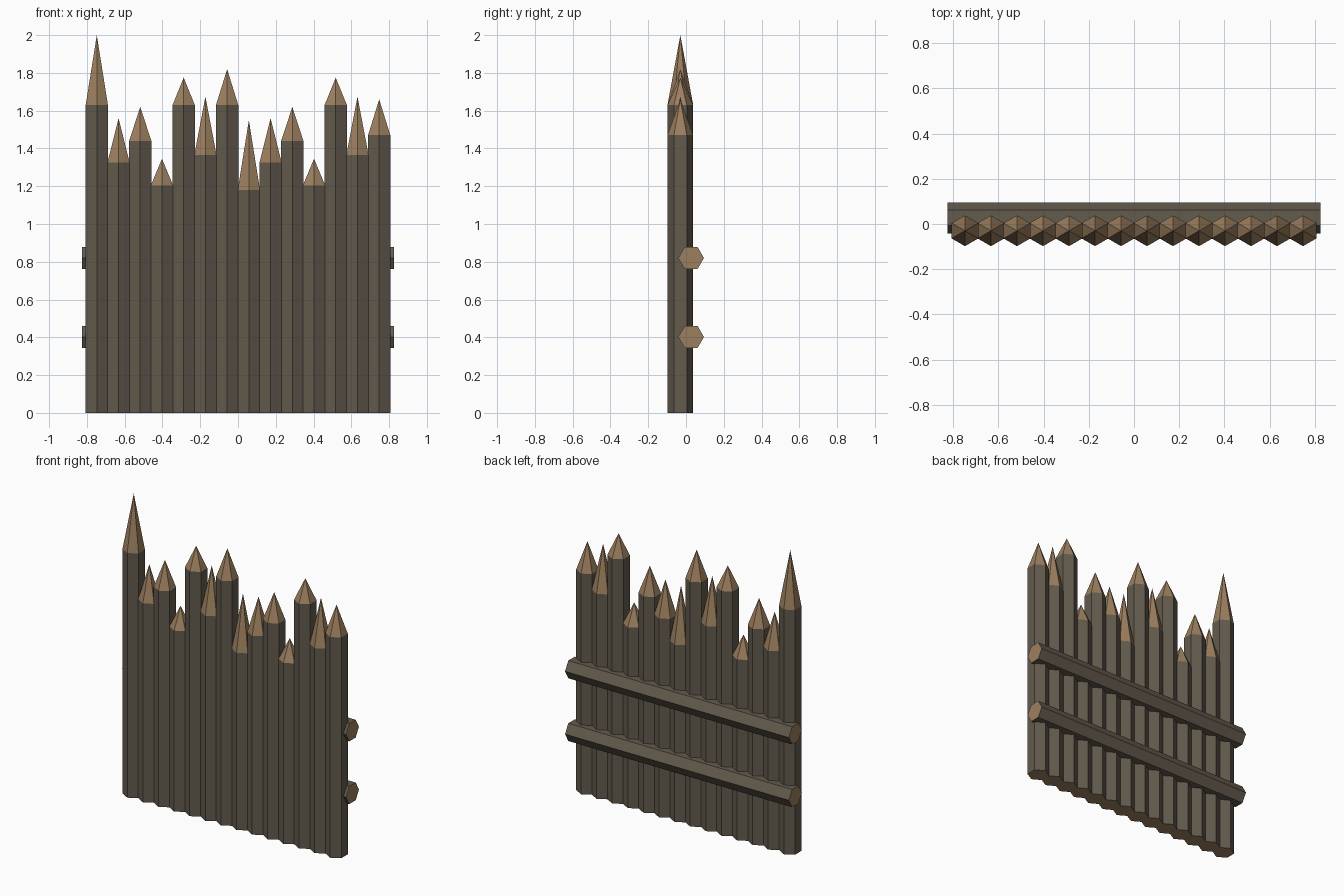
import bpy
import bmesh
from math import pi
from mathutils import Matrix

cube = bpy.data.objects.get("Cube")
if cube:
    bpy.data.objects.remove(cube, do_unlink=True)


def make_material(name, rgb):
    mat = bpy.data.materials.new(name)
    mat.use_nodes = True
    mat.diffuse_color = (*rgb, 1)
    mat.node_tree.nodes["Principled BSDF"].inputs["Base Color"].default_value = (*rgb, 1)
    return mat


BARK = make_material("dark bark", (0.125, 0.103, 0.075))
CUT_WOOD = make_material("cut wood", (0.335, 0.213, 0.115))
RADIUS = 0.068


def add_log(name, length, tip=0):
    """Six-sided log along z from 0 to length, with an optional pointed tip."""
    bm = bmesh.new()
    bmesh.ops.create_cone(bm, cap_ends=True, segments=6, radius1=RADIUS,
                          radius2=RADIUS, depth=length,
                          matrix=Matrix.Translation((0, 0, length / 2)))
    bm.normal_update()
    if tip:
        top = max(bm.faces, key=lambda f: f.calc_center_median().z)
        poked = bmesh.ops.poke(bm, faces=[top])
        poked["verts"][0].co.z = length + tip
        bm.normal_update()
    # Sides are bark, cut ends and sharpened faces are bare wood
    for face in bm.faces:
        face.material_index = int(abs(face.normal.z) > 0.05)
    mesh = bpy.data.meshes.new(name)
    bm.to_mesh(mesh)
    bm.free()
    mesh.materials.append(BARK)
    mesh.materials.append(CUT_WOOD)
    obj = bpy.data.objects.new(name, mesh)
    bpy.context.collection.objects.link(obj)
    return obj


# Sharpened stakes: shoulder height and point height, from right to left
STAKES = [(1.63, 2.0), (1.325, 1.56), (1.44, 1.62), (1.205, 1.345),
          (1.63, 1.775), (1.365, 1.675), (1.63, 1.82), (1.18, 1.55),
          (1.325, 1.56), (1.44, 1.62), (1.205, 1.345), (1.63, 1.775),
          (1.365, 1.675), (1.47, 1.66)]
SPACING = 0.115
for i, (shoulder, point) in enumerate(STAKES):
    stake = add_log(f"stake_{i + 1}", shoulder, point - shoulder)
    stake.location = ((i - (len(STAKES) - 1) / 2) * SPACING, -0.03, 0)

# Horizontal rails across the back
RAIL_LENGTH = 1.65
for name, height in (("lower_rail", 0.402), ("upper_rail", 0.82)):
    rail = add_log(name, RAIL_LENGTH)
    rail.rotation_euler = (0, pi / 2, 0)
    rail.location = (-RAIL_LENGTH / 2, 0.027, height)
